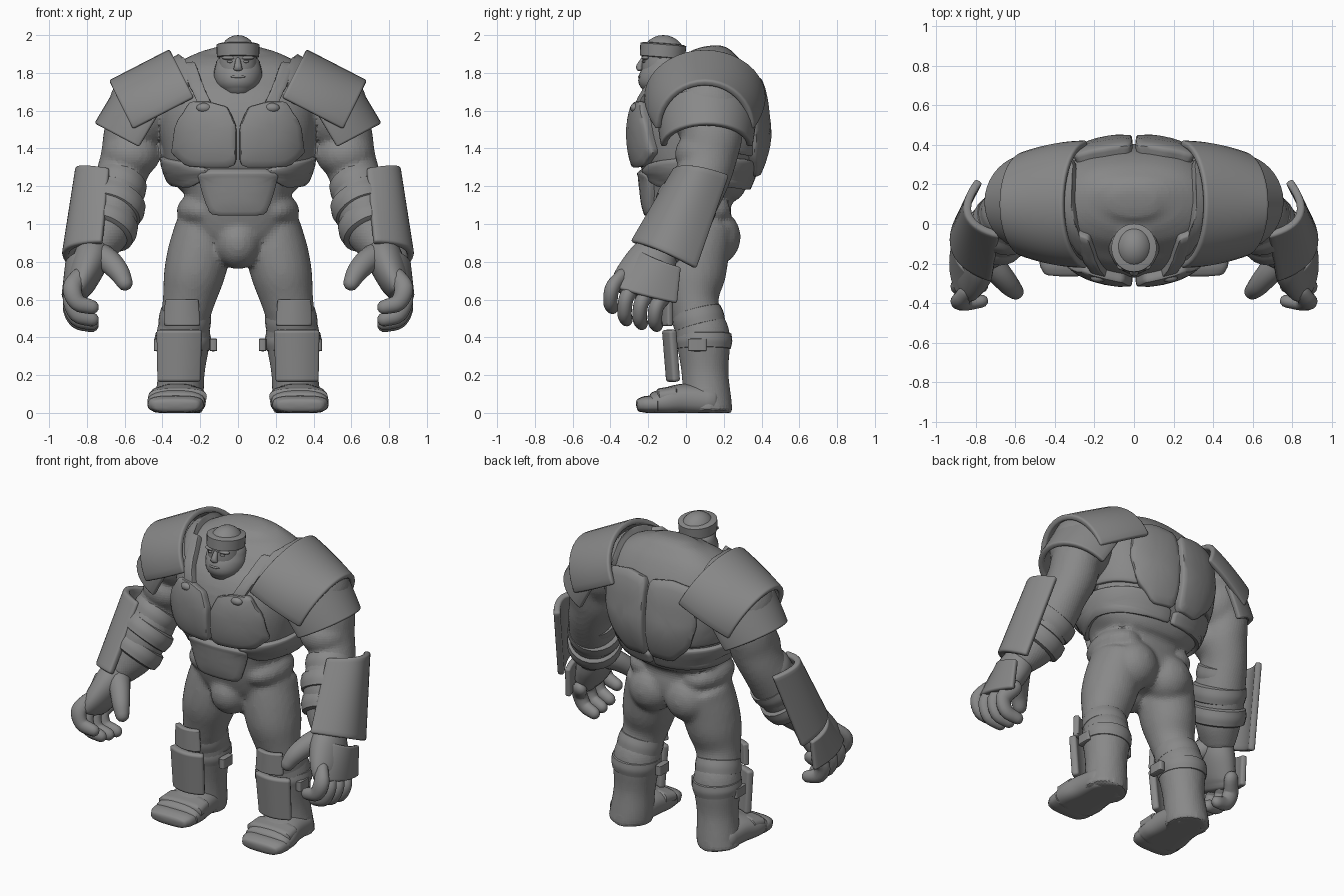
import bpy, bmesh, math
from mathutils import Vector as V
from mathutils.bvhtree import BVHTree

cube = bpy.data.objects.get("Cube")
if cube:
    bpy.data.objects.remove(cube)

clay = bpy.data.materials.new("clay_grey")
clay.use_nodes = True
GREY = (0.25, 0.25, 0.25, 1)
clay.diffuse_color = GREY
clay.node_tree.nodes["Principled BSDF"].inputs["Base Color"].default_value = GREY
X, Y = V((1, 0, 0)), V((0, 1, 0))
parts = []


def finish(name, bm, mirror=False):
    """Turn a bmesh into a finished object resting above the floor."""
    bmesh.ops.recalc_face_normals(bm, faces=bm.faces)
    for v in bm.verts:
        v.co.z = max(v.co.z, 0)
    me = bpy.data.meshes.new(name)
    bm.to_mesh(me)
    me.materials.append(clay)
    ob = bpy.data.objects.new(name, me)
    bpy.context.collection.objects.link(ob)
    if mirror:
        ob.modifiers.new("mirror", "MIRROR").use_mirror_merge = False
    parts.append(ob)
    return ob


def spline(pts, sub=4):
    """Catmull-Rom resampling of (x, y, z, r, r2) stations."""
    p = [V(q) for q in pts]
    p = [2 * p[0] - p[1]] + p + [2 * p[-1] - p[-2]]
    out = []
    for i in range(1, len(p) - 2):
        a, b, c, d = p[i - 1:i + 3]
        for k in range(sub):
            t = k / sub
            out.append((2 * b + (c - a) * t + (2 * a - 5 * b + 4 * c - d) * t * t
                        + (3 * b - a - 3 * c + d) * t ** 3) / 2)
    return out + [p[-2]]


def loft(bm, pts, ref=Y, n=24, cap=0.4, side=1, power=1):
    """Closed tube; r2 runs along ref, r across it."""
    st = spline(pts)
    pos = [V(s[:3]) for s in st]
    rings = []
    for i, s in enumerate(st):
        t = (pos[min(i + 1, len(pos) - 1)] - pos[max(i - 1, 0)]).normalized()
        u = (ref - t * t.dot(ref)).normalized()
        rings.append([pos[i], t.cross(u), u, s[3], s[4], t])

    def capped(r, sign):
        return [[r[0] + r[5] * sign * o * cap * r[3], r[1], r[2],
                 r[3] * math.sqrt(1 - o * o), r[4] * math.sqrt(1 - o * o), r[5]]
                for o in (0.5, 0.85, 0.99)]
    rings = capped(rings[0], -1)[::-1] + rings + capped(rings[-1], 1)
    loops = []
    for c, a, b, r, r2, t in rings:
        ring = []
        for k in range(n):
            w = 2 * math.pi * k / n
            cs, sn = [math.copysign(abs(q) ** power, q) for q in (math.cos(w), math.sin(w))]
            q = c + a * r * cs + b * r2 * sn
            ring.append(bm.verts.new((q.x * side, q.y, q.z)))
        loops.append(ring)
    for a, b in zip(loops, loops[1:]):
        for k in range(n):
            bm.faces.new((a[k], a[k - 1], b[k - 1], b[k]))
    bm.faces.new(loops[0])
    bm.faces.new(loops[-1])


def ball(bm, c, s, side=1):
    for v in bmesh.ops.create_uvsphere(bm, u_segments=24, v_segments=14, radius=1)["verts"]:
        v.co = V((side * (c[0] + v.co.x * s[0]), c[1] + v.co.y * s[1], c[2] + v.co.z * s[2]))


def tube(name, pts, mirror=True, **kw):
    bm = bmesh.new()
    loft(bm, pts, **kw)
    finish(name, bm, mirror)


def blob(name, c, s, mirror=False):
    bm = bmesh.new()
    ball(bm, c, s)
    finish(name, bm, mirror)


def surface(name, f, thick, n=16):
    """Thick rounded plate from a function of u, v in 0..1."""
    bm = bmesh.new()
    g = [[bm.verts.new(f(i / n, j / n)) for j in range(n + 1)] for i in range(n + 1)]
    for i in range(n):
        for j in range(n):
            bm.faces.new((g[i][j], g[i + 1][j], g[i + 1][j + 1], g[i][j + 1]))
    ob = finish(name, bm, True)
    so = ob.modifiers.new("thickness", "SOLIDIFY")
    so.thickness, so.offset = thick, 0
    be = ob.modifiers.new("soft_edge", "BEVEL")
    be.width, be.segments, be.angle_limit = thick * 0.3, 2, math.radians(50)


def shell(name, a, b, c, d, bulge, thick=0.035):
    """Four-cornered plate bowed across its width."""
    a, b, c, d, out = V(a), V(b), V(c), V(d), V(bulge)
    surface(name, lambda u, v: (a.lerp(b, u)).lerp(d.lerp(c, u), v)
            + out * (1 - (2 * u - 1) ** 2), thick)


# Torso stations: height, half width, front, back
torso = [(0.85, .2, -.08, .2), (0.95, .25, -.14, .25), (1.05, .28, -.18, .24),
         (1.15, .275, -.21, .26), (1.25, .36, -.24, .33), (1.4, .4, -.27, .39),
         (1.55, .42, -.26, .41), (1.7, .42, -.18, .39), (1.82, .36, -.1, .33),
         (1.89, .25, -.03, .26), (1.925, .14, .02, .2)]
torso = [(0, (f + b) / 2, z, w, (b - f) / 2) for z, w, f, b in torso]
tb = bmesh.new()
loft(tb, torso, n=48, cap=0.12, power=0.85)
bmesh.ops.recalc_face_normals(tb, faces=tb.faces)
tree = BVHTree.FromBMesh(tb)

# Body: muscles and limbs fused into one skin
bm = tb.copy()
loft(bm, [(0, .05, 1.62, .15, .14), (0, -.03, 1.75, .12, .11), (0, -.1, 1.85, .08, .08)])
ball(bm, (0, -.06, .9), (.125, .14, .14))
for s in (1, -1):
    ball(bm, (.13, .15, .93), (.15, .14, .15), s)
    ball(bm, (.19, .04, 1.07), (.135, .2, .1), s)
    ball(bm, (.51, .12, 1.6), (.18, .2, .22), s)
    ball(bm, (.565, .09, 1.37), (.155, .15, .13), s)
    loft(bm, [(.19, .07, 1.0, .14, .18), (.205, .05, .86, .165, .18), (.235, .04, .72, .16, .17),
              (.26, .04, .6, .14, .135), (.28, .06, .5, .13, .13), (.29, .09, .4, .145, .145),
              (.3, .1, .22, .125, .125), (.31, .11, .08, .13, .13), (.32, .11, 0, .135, .14)],
         side=s, cap=0.1)
    loft(bm, [(.46, .12, 1.68, .17, .19), (.56, .14, 1.5, .145, .165), (.58, .12, 1.37, .145, .155),
              (.62, .09, 1.25, .135, .145), (.66, .0, 1.1, .15, .16), (.71, -.07, .96, .14, .14),
              (.765, -.14, .85, .095, .11)], side=s)
body = finish("body", bm)
rm = body.modifiers.new("fuse", "REMESH")
rm.mode, rm.voxel_size = "VOXEL", 0.016
sm = body.modifiers.new("soften", "SMOOTH")
sm.factor, sm.iterations = 0.5, 7


def body_plate(name, outline, view, thick=0.035):
    """Padded armour plate laid over the torso from an outline."""
    bm = bmesh.new()
    pts = [V(p) for p in outline]
    mid = sum(pts, V((0, 0))) / len(pts)
    edge = [p.lerp(pts[(i + 1) % len(pts)], k / 6) for i, p in enumerate(pts) for k in range(6)]
    edge = [(edge[i - 1] + 2 * p + edge[(i + 1) % len(edge)]) / 4 for i, p in enumerate(edge)]

    def place(p, lift):
        w = math.radians(p.x)
        ring = V((math.cos(w), math.sin(w), 0))
        o, d = {"front": ((p.x, -2, p.y), Y), "back": ((p.x, 2, p.y), -Y),
                "top": ((p.x, p.y, 3), V((0, 0, -1))),
                "round": (ring * 2 + V((0, .07, p.y)), -ring)}[view]
        hit, nor = tree.ray_cast(V(o), d)[:2]
        if hit is None:
            hit, nor = tree.find_nearest(V((p.x, .1, p.y)))[:2]
        return hit + nor * lift
    rings = [[bm.verts.new(place(mid.lerp(p, f), h * thick)) for p in edge]
             for f, h in ((1, -.6), (1, .5), (.985, .85), (.95, 1), (.8, 1.05),
                          (.6, 1.1), (.4, 1.1), (.2, 1.1))]
    for a, b in zip(rings, rings[1:]):
        for k in range(len(edge)):
            bm.faces.new((a[k - 1], a[k], b[k], b[k - 1]))
    bm.faces.new(rings[-1])
    finish(name, bm, True)


# Torso armour; "round" outlines use degrees from the left side, back positive
body_plate("chest_plate", [(.008, 1.31), (.25, 1.31), (.33, 1.38), (.31, 1.53),
                           (.24, 1.64), (.15, 1.64), (.05, 1.61), (.008, 1.52)], "front", .045)
body_plate("belly_plate", [(-.21, 1.29), (.21, 1.29), (.18, 1.17), (.14, 1.05), (-.14, 1.05),
                           (-.18, 1.17)], "front")
body_plate("rib_guard", [(-62, 1.29), (-40, 1.33), (0, 1.36), (50, 1.34), (88, 1.26),
                         (88, 1.19), (50, 1.19), (0, 1.22), (-40, 1.2), (-58, 1.24)], "round", .025)
body_plate("back_plate", [(.008, 1.27), (.15, 1.26), (.26, 1.37), (.31, 1.52), (.29, 1.74),
                          (.15, 1.77), (.008, 1.75)], "back", .045)
body_plate("side_plate", [(0, 1.39), (25, 1.38), (48, 1.36), (43, 1.52), (43, 1.68),
                          (20, 1.62), (0, 1.52)], "round", .025)
body_plate("shoulder_strap", [(.22, -.15), (.27, -.14), (.34, -.02), (.36, .12), (.34, .28),
                              (.29, .31), (.3, .12), (.28, -.02)], "top")
body_plate("strap_front", [(.22, 1.84), (.29, 1.83), (.25, 1.72), (.2, 1.62), (.13, 1.62),
                           (.18, 1.72)], "front")
blob("strap_stud", (.18, -.27, 1.615), (.04, .025, .025), True)


# Shoulder armour: saddles bent around a tilted axis
def saddle(name, top, along, up, depth, ry, taper):
    top, along, up = V(top), V(along), V(up).normalized()

    def f(u, v):
        w = math.pi * (v - .5)
        return (top + along * u - up * depth * (1 - math.cos(w))
                + Y * math.sin(w) * (ry - taper * u * u))
    surface(name, f, .035, 20)


saddle("upper_shoulder_pad", (.355, .1, 1.91), (.32, 0, -.165), (.45, 0, .9), .27, .305, .06)
saddle("lower_shoulder_pad", (.635, .11, 1.71), (.11, 0, -.185), (.88, 0, .46), .25, .245, .02)

# Head
blob("cap", (0, -.12, 1.89), (.1, .115, .11))
tube("headband", [(0, -.125, 1.885, .112, .12), (0, -.12, 1.95, .114, .122)], False, cap=.1, n=32)
tube("face", [(0, -.14, 1.75, .08, .09), (0, -.14, 1.82, .1, .095), (0, -.13, 1.9, .1, .1)], False)
tube("beard", [(0, -.16, 1.7, .075, .075), (0, -.15, 1.74, .112, .11),
               (0, -.12, 1.79, .128, .112), (0, -.1, 1.86, .115, .1)], False)
tube("nose", [(0, -.225, 1.875, .012, .012), (0, -.245, 1.835, .02, .018),
              (0, -.245, 1.82, .024, .016)], False, n=12)
blob("brow", (.045, -.213, 1.88), (.042, .022, .012), True)
blob("eye", (.042, -.222, 1.86), (.016, .01, .007), True)
blob("mouth", (0, -.235, 1.78), (.045, .02, .01))

# Forearm wraps and plates
for i, (x, y, z, r) in enumerate([(.63, .05, 1.2, .14), (.655, 0, 1.1, .16),
                                  (.695, -.05, .99, .16)]):
    tube(f"forearm_wrap_{i + 1}", [(x - .015, y + .025, z + .035, r, r),
                                   (x, y, z, r + .007, r + .007),
                                   (x + .015, y - .025, z - .035, r, r)], cap=.12)
shell("forearm_plate", (.68, -.05, 1.29), (.78, .22, 1.26), (.87, .05, .765), (.72, -.28, .9),
      (.105, -.035, .03), .04)
shell("hand_plate", (.81, -.25, .86), (.88, -.03, .77), (.89, -.05, .58), (.85, -.4, .67),
      (.045, -.02, 0), .035)

# Hands
tube("palm", [(.76, -.13, .88, .085, .1), (.785, -.18, .8, .095, .135), (.83, -.24, .69, .08, .15),
              (.85, -.26, .63, .055, .14)])
for i, (y, z, drop) in enumerate([(-.39, .66, .1), (-.315, .61, .115), (-.235, .585, .11),
                                  (-.155, .565, .1)]):
    tube(f"finger_{i + 1}", [(.84, y + .05, z + .06, .048, .038), (.878, y, z, .05, .04),
                             (.85, y - .01, z - drop * .75, .045, .038),
                             (.775, y, z - drop, .038, .034)], n=14, cap=1)
tube("thumb", [(.74, -.18, .84, .07, .075), (.68, -.25, .8, .064, .062),
               (.63, -.31, .745, .055, .052), (.6, -.34, .69, .043, .042)], n=16, cap=1)

# Legs
shell("knee_plate", (.215, -.09, .6), (.38, -.08, .6), (.385, -.08, .46), (.205, -.09, .46),
      (0, -.03, 0))
shell("shin_plate", (.195, -.075, .44), (.425, -.065, .44), (.42, -.045, .165), (.205, -.05, .165),
      (0, -.035, 0), .045)
tube("calf_band", [(.29, .095, .42, .145, .145), (.292, .095, .38, .15, .15),
                   (.295, .095, .34, .142, .142)], cap=.1)
tube("knee_wrap", [(.275, .055, .54, .132, .13), (.28, .065, .5, .138, .138),
                   (.285, .075, .46, .138, .136)], cap=.1)
for side, sx in (("inner", .13), ("outer", .425)):
    tube(f"{side}_buckle", [(sx, .06, .39, .02, .05), (sx, .06, .33, .02, .05)], power=.4, cap=.2)

# Boots
tube("boot", [(.32, .15, .06, .08, .125), (.32, .0, .07, .085, .14), (.325, -.1, .06, .075, .155),
              (.325, -.17, .05, .06, .15)], ref=X, power=.8)
tube("toe_cap", [(.33, -.15, .045, .045, .15), (.33, -.21, .045, .045, .145),
                 (.33, -.25, .04, .035, .125)], ref=X, power=.65)
tube("boot_strap", [(.32, -.05, .095, .05, .145), (.32, -.14, .085, .045, .155)], ref=X, power=.7)

# Soft shading with crisp plate edges
bpy.ops.object.select_all(action="DESELECT")
for ob in parts:
    ob.select_set(True)
bpy.context.view_layer.objects.active = body
bpy.ops.object.shade_smooth_by_angle(angle=math.radians(45))
